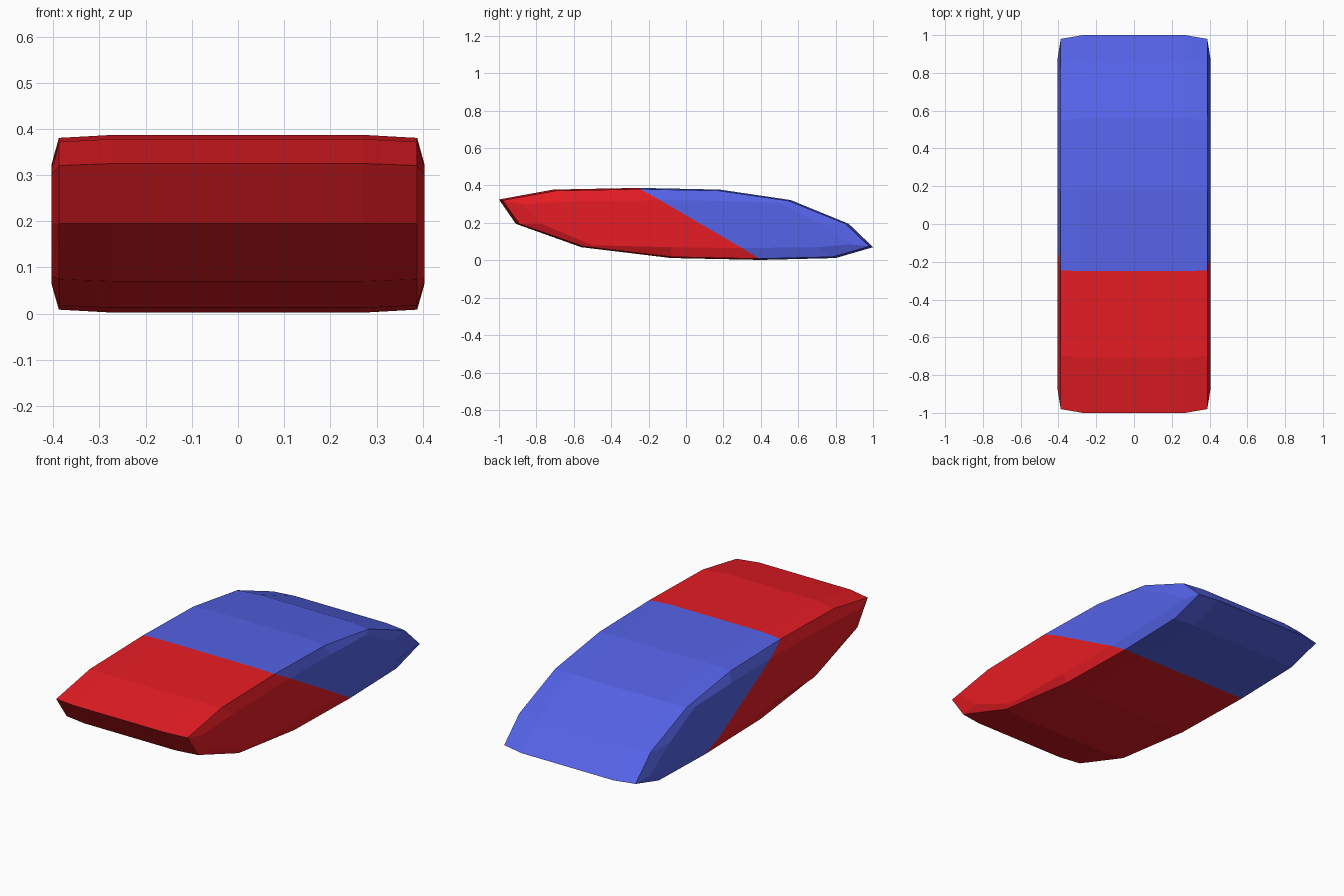
import bpy, bmesh

if "Cube" in bpy.data.objects:
    bpy.data.objects.remove(bpy.data.objects["Cube"])

# Slanted side outline (y, z), clockwise from the front tip
OUTER = [(-1, .325), (-.71, .378), (-.25, .387), (.18, .378), (.56, .322), (.87, .195),
         (1, .07), (.80, .012), (.40, .002), (-.08, .012), (-.56, .07), (-.91, .195)]
# Smaller outline of the flat side faces
INNER = [(-.88, .30), (-.62, .315), (-.14, .322), (.2, .317), (.5, .308), (.72, .195),
         (.88, .085), (.70, .07), (.30, .065), (-.08, .07), (-.50, .08), (-.77, .195)]
RED, BLUE = 0, 1
SEAM_TOP, SEAM_LOW = 2, 8


def material(name, color):
    m = bpy.data.materials.new(name)
    m.diffuse_color = (*color, 1)
    m.use_nodes = True
    m.node_tree.nodes["Principled BSDF"].inputs["Base Color"].default_value = m.diffuse_color
    return m


bm = bmesh.new()


def ring(x, pts):
    return [bm.verts.new((x, y, z)) for y, z in pts]


def face(verts, mat):
    bm.faces.new(verts).material_index = mat


# Body: rings across the width, rounded toward the sides
MID = [(y * .98, .195 + (z - .195) * .966) for y, z in OUTER]
sections = [(-.404, INNER), (-.388, MID), (-.27, OUTER),
            (.27, OUTER), (.388, MID), (.404, INNER)]
rings = [ring(x, p) for x, p in sections]
n = len(OUTER)
for a, b in zip(rings, rings[1:]):
    for i in range(n):
        j = (i + 1) % n
        face((a[i], a[j], b[j], b[i]), BLUE if SEAM_TOP <= i < SEAM_LOW else RED)

# Side faces, split along the diagonal colour seam
for r in (rings[0], rings[-1]):
    face(r[SEAM_TOP:SEAM_LOW + 1], BLUE)
    face(r[SEAM_LOW:] + r[:SEAM_TOP + 1], RED)

bmesh.ops.recalc_face_normals(bm, faces=bm.faces)
mesh = bpy.data.meshes.new("eraser")
bm.to_mesh(mesh)
bm.free()
mesh.materials.append(material("red_rubber", (.8, .012, .018)))
mesh.materials.append(material("blue_rubber", (.09, .125, .8)))
bpy.context.collection.objects.link(bpy.data.objects.new("eraser", mesh))
